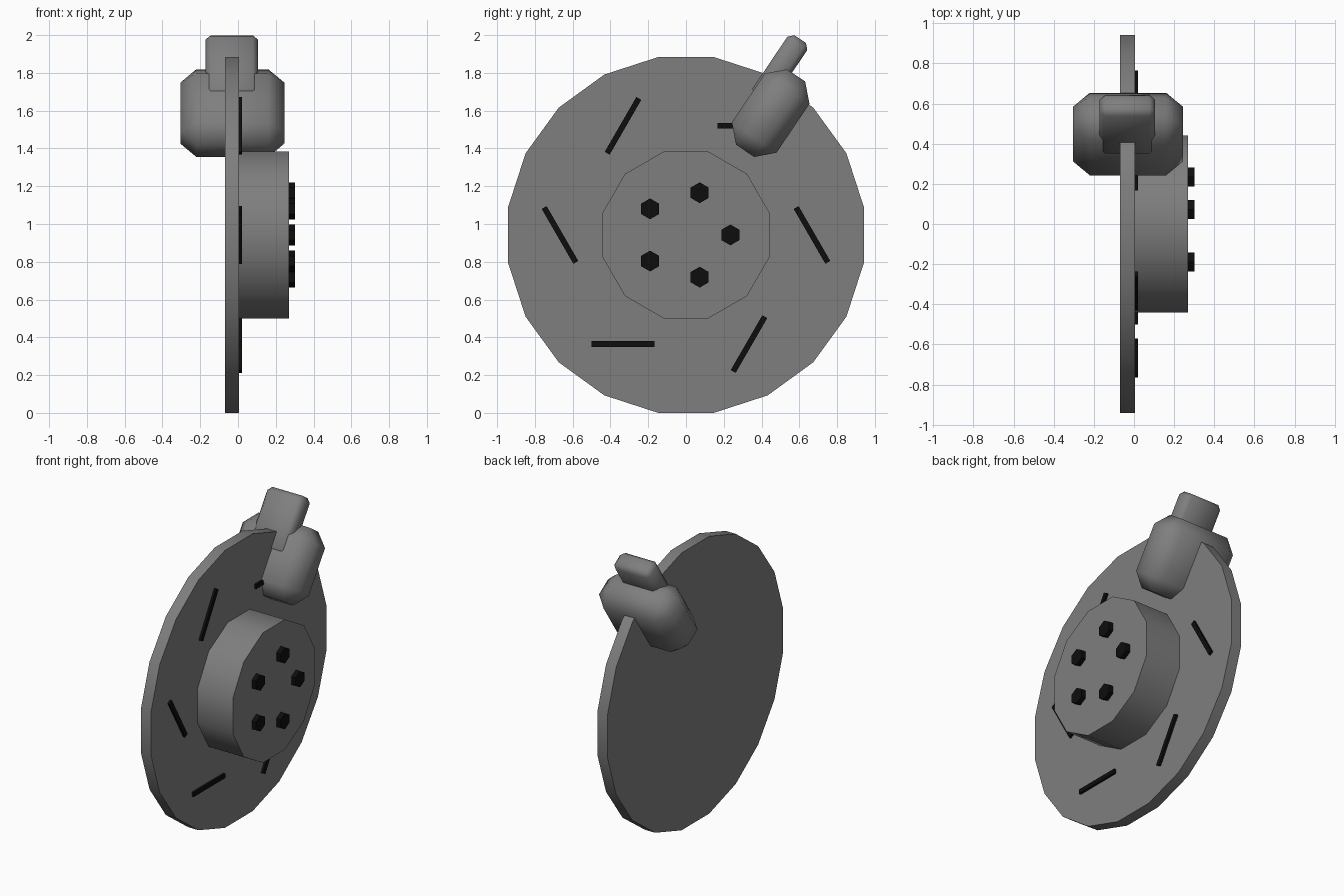
import bpy
from math import pi, radians, sin, cos
from mathutils import Matrix, Vector

if "Cube" in bpy.data.objects:
    bpy.data.objects.remove(bpy.data.objects["Cube"], do_unlink=True)

AXLE_Z = 0.942


def material(name, value):
    mat = bpy.data.materials.new(name)
    mat.use_nodes = True
    colour = (value, value, value, 1)
    mat.diffuse_color = colour
    mat.node_tree.nodes["Principled BSDF"].inputs["Base Color"].default_value = colour
    return mat


STEEL = material("steel grey", 0.21)
BLACK = material("black", 0.004)


def finish(name, mat):
    obj = bpy.context.object
    obj.name = name
    obj.data.materials.append(mat)
    bpy.ops.object.transform_apply(location=False, rotation=False, scale=True)
    bpy.ops.object.shade_smooth_by_angle(angle=radians(50))
    return obj


def drum(name, sides, radius, x0, x1, y, z, mat, turn):
    """Prism lying along x, turned about its own axis."""
    bpy.ops.mesh.primitive_cylinder_add(vertices=sides, radius=radius, depth=x1 - x0)
    obj = finish(name, mat)
    obj.matrix_world = (Matrix.Translation(((x0 + x1) / 2, y, z))
                        @ Matrix.Rotation(turn, 4, "X") @ Matrix.Rotation(pi / 2, 4, "Y"))
    return obj


def block(name, size, centre, tilt, mat, bevel=0):
    """Box whose y axis is tilted up towards z, with optional chamfers."""
    bpy.ops.mesh.primitive_cube_add(size=1, location=centre, rotation=(tilt, 0, 0))
    bpy.context.object.scale = size
    bpy.ops.object.transform_apply(location=False, rotation=False, scale=True)
    if bevel:
        mod = bpy.context.object.modifiers.new("chamfer", "BEVEL")
        mod.width = bevel
        mod.segments = 1
        bpy.ops.object.modifier_apply(modifier=mod.name)
    return finish(name, mat)


# Disc and hub
drum("brake_disc", 20, 0.953, -0.07, 0.006, 0, AXLE_Z, STEEL, pi / 20)
drum("hub", 12, 0.457, 0, 0.27, 0, AXLE_Z, STEEL, pi / 12)

# Wheel bolts
for i in range(5):
    a = i * 2 * pi / 5
    drum(f"bolt_{i + 1}", 6, 0.055, 0.265, 0.302,
         0.235 * cos(a), AXLE_Z + 0.235 * sin(a), BLACK, pi / 6)

# Slanted slots around the disc
for i in range(6):
    a = i * pi / 3
    block(f"slot_{i + 1}", (0.02, 0.335, 0.03),
          (0.011, 0.667 * cos(a), AXLE_Z + 0.667 * sin(a)), a - pi / 3, BLACK)

# Caliper straddling the rim, with its mounting tab
TILT = radians(56)
block("caliper_body", (0.55, 0.482, 0.286), (-0.03, 0.448, 1.587), TILT, STEEL, 0.085)
block("caliper_tab", (0.276, 0.385, 0.127), (-0.033, 0.497, 1.819), TILT, STEEL, 0.027)
